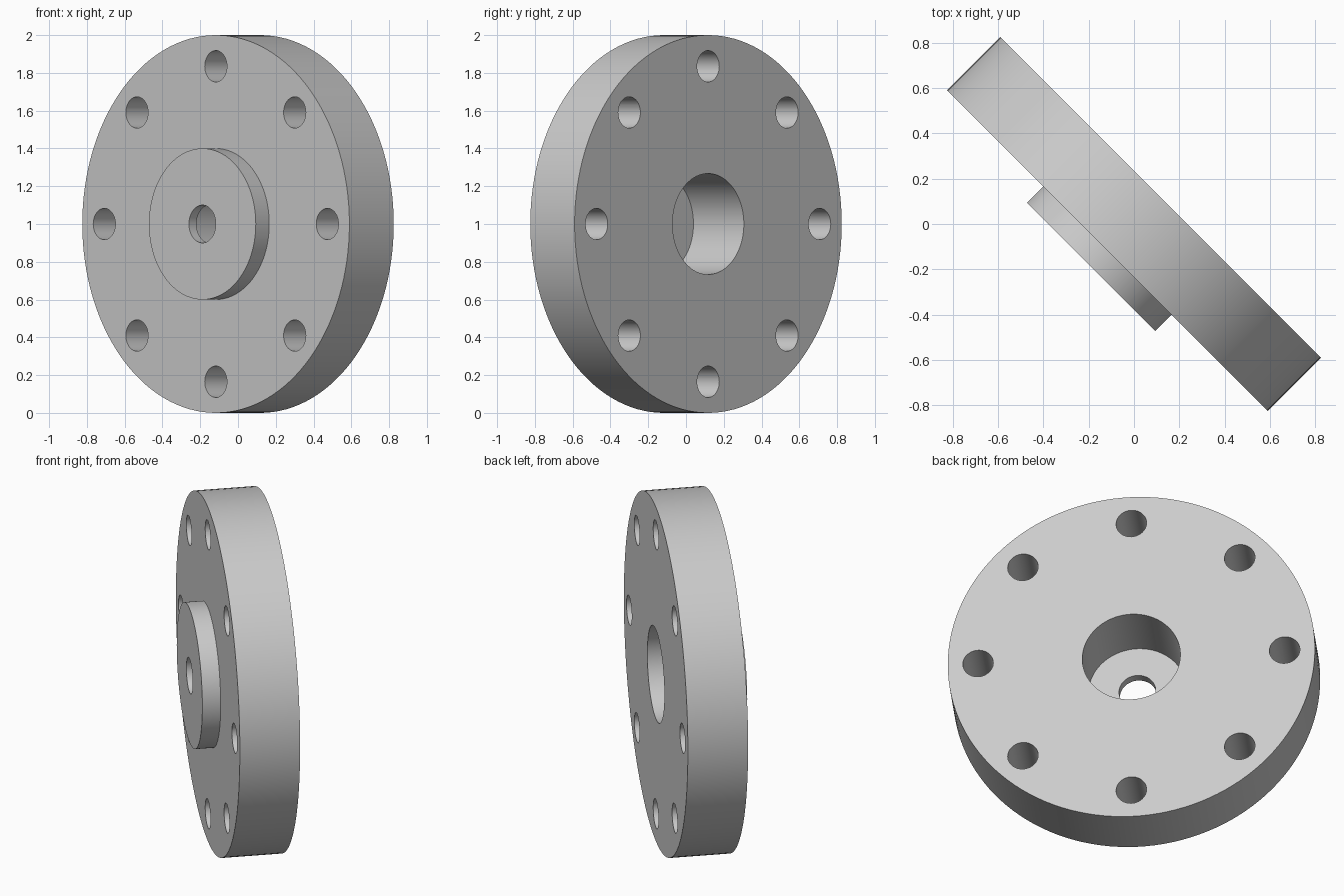
import bpy, bmesh, math
from mathutils import Matrix, Vector

if "Cube" in bpy.data.objects:
    bpy.data.objects.remove(bpy.data.objects["Cube"])

SEG = 128
S = math.sqrt(0.5)
# local z is the flange axis (front = +z), local x points up
PLACE = Matrix(((0, -S, -S, 0), (0, S, -S, 0), (1, 0, 0, 1), (0, 0, 0, 1)))

grey = bpy.data.materials.new("plain grey")
grey.diffuse_color = (0.6, 0.6, 0.6, 1)
grey.use_nodes = True
grey.node_tree.nodes["Principled BSDF"].inputs["Base Color"].default_value = grey.diffuse_color


def make_object(name, bm):
    bmesh.ops.recalc_face_normals(bm, faces=bm.faces)
    bm.transform(PLACE)
    mesh = bpy.data.meshes.new(name)
    bm.to_mesh(mesh)
    bm.free()
    mesh.materials.append(grey)
    obj = bpy.data.objects.new(name, mesh)
    bpy.context.collection.objects.link(obj)
    return obj


# Flange: closed cross-section (radius, axis position) turned around the axis
# outer rim, raised boss, through bore, counterbore open at the back
profile = [(1, -0.166), (1, 0.166), (0.4, 0.166), (0.4, 0.267),
           (0.1, 0.267), (0.1, 0.211), (0.267, 0.211), (0.267, -0.166)]
bm = bmesh.new()
rings = []
for i in range(SEG):
    a = 2 * math.pi * i / SEG
    rings.append([bm.verts.new((r * math.cos(a), r * math.sin(a), z)) for r, z in profile])
n = len(profile)
for i in range(SEG):
    p, q = rings[i], rings[(i + 1) % SEG]
    for j in range(n):
        k = (j + 1) % n
        bm.faces.new((p[j], p[k], q[k], q[j]))
flange = make_object("flange", bm)

# Eight bolt holes on a circle
bm = bmesh.new()
for i in range(8):
    a = math.pi / 4 * i
    pos = Vector((0.835 * math.cos(a), 0.835 * math.sin(a), 0))
    bmesh.ops.create_cone(bm, cap_ends=True, segments=48, radius1=0.083, radius2=0.083,
                          depth=0.6, matrix=Matrix.Translation(pos))
cutter = make_object("bolt_hole_cutter", bm)
cutter.hide_render = True
cutter.hide_viewport = True

cut = flange.modifiers.new("bolt holes", 'BOOLEAN')
cut.operation = 'DIFFERENCE'
cut.solver = 'EXACT'
cut.object = cutter

# Apply the cut, then smooth the round walls and keep the rims sharp
bpy.context.view_layer.objects.active = flange
flange.select_set(True)
bpy.ops.object.modifier_apply(modifier=cut.name)
bpy.data.objects.remove(cutter)
bpy.ops.object.shade_smooth_by_angle(angle=math.radians(30))
